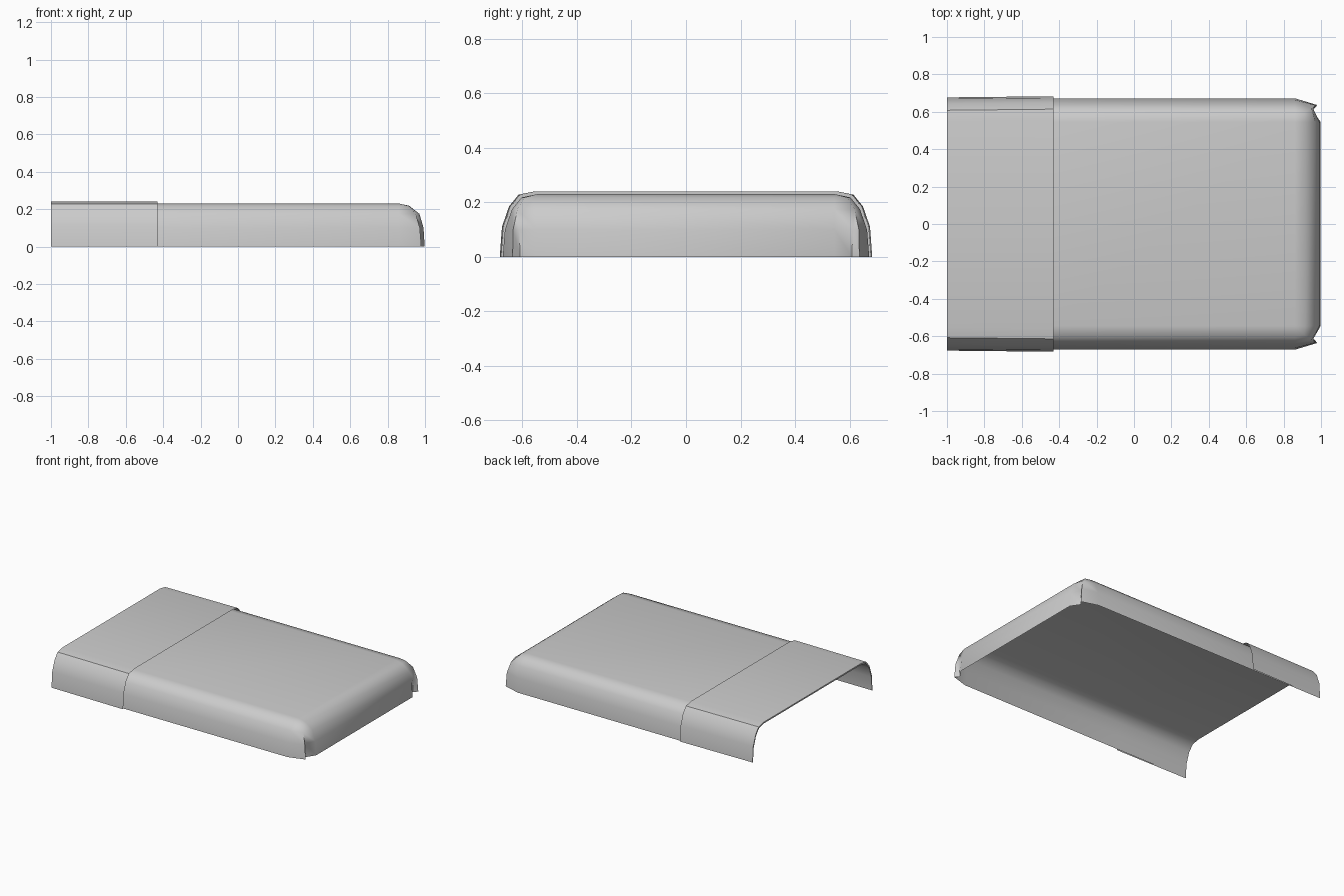
import bpy, bmesh

if "Cube" in bpy.data.objects:
    bpy.data.objects.remove(bpy.data.objects["Cube"])

# drop profile: (z, end x, side y) from the flat top to the hem
LEVELS = [(0.23, 0.86, 0.545), (0.218, 0.915, 0.603), (0.175, 0.97, 0.638),
          (0.1, 0.992, 0.664), (0.0, 0.998, 0.672)]
# corner pleat at each level: flared flap point, tucked point
CORNERS = [((0.86, 0.545), (0.86, 0.545)), ((0.91, 0.592), (0.91, 0.592)),
           ((0.95, 0.618), (0.95, 0.618)), ((0.972, 0.634), (0.96, 0.612)),
           ((0.98, 0.636), (0.955, 0.608))]
HEAD, FOLD = -1.0, -0.43


def make_object(name, bm, angle):
    bmesh.ops.remove_doubles(bm, verts=bm.verts, dist=0.0005)
    bmesh.ops.recalc_face_normals(bm, faces=bm.faces)
    top = max(bm.faces, key=lambda f: f.calc_area())
    if top.normal.z < 0:
        bmesh.ops.reverse_faces(bm, faces=bm.faces)
    mesh = bpy.data.meshes.new(name)
    bm.to_mesh(mesh)
    bm.free()
    obj = bpy.data.objects.new(name, mesh)
    bpy.context.collection.objects.link(obj)
    bpy.ops.object.select_all(action='DESELECT')
    obj.select_set(True)
    bpy.context.view_layer.objects.active = obj
    bpy.ops.object.shade_smooth_by_angle(angle=angle)
    return obj


def bridge(bm, rows):
    for a, b in zip(rows, rows[1:]):
        for i in range(len(a) - 1):
            bm.faces.new((a[i], a[i + 1], b[i + 1], b[i]))


# Blanket: open shell with draped sides, foot end and pleated corners
bm = bmesh.new()
rings = []
for (z, ex, y), (flap, tuck) in zip(LEVELS, CORNERS):
    half = [(HEAD, y), (FOLD, y), (0.86, y), flap, tuck, (ex, 0.545)]
    pts = [(px, -py) for px, py in half] + half[::-1]
    rings.append([bm.verts.new((px, py, z)) for px, py in pts])
bridge(bm, rings)
r = rings[0]
for i in (0, 1):
    bm.faces.new((r[i], r[i + 1], r[-2 - i], r[-1 - i]))
make_object("blanket", bm, 0.9)


# Turned-back cover: second layer over the head end, joined at the fold
def section(x, dy, dz):
    half = [(y + dy, z + (dz if z else 0)) for z, _, y in LEVELS]
    pts = [(-y, z) for y, z in half[::-1]] + half
    return [bm.verts.new((x, y, z)) for y, z in pts]


bm = bmesh.new()
bridge(bm, [section(HEAD, 0, 0), section(HEAD, 0.005, 0.01),
            section(FOLD, 0.011, 0.01)])
make_object("turned_back_cover", bm, 0.6)
